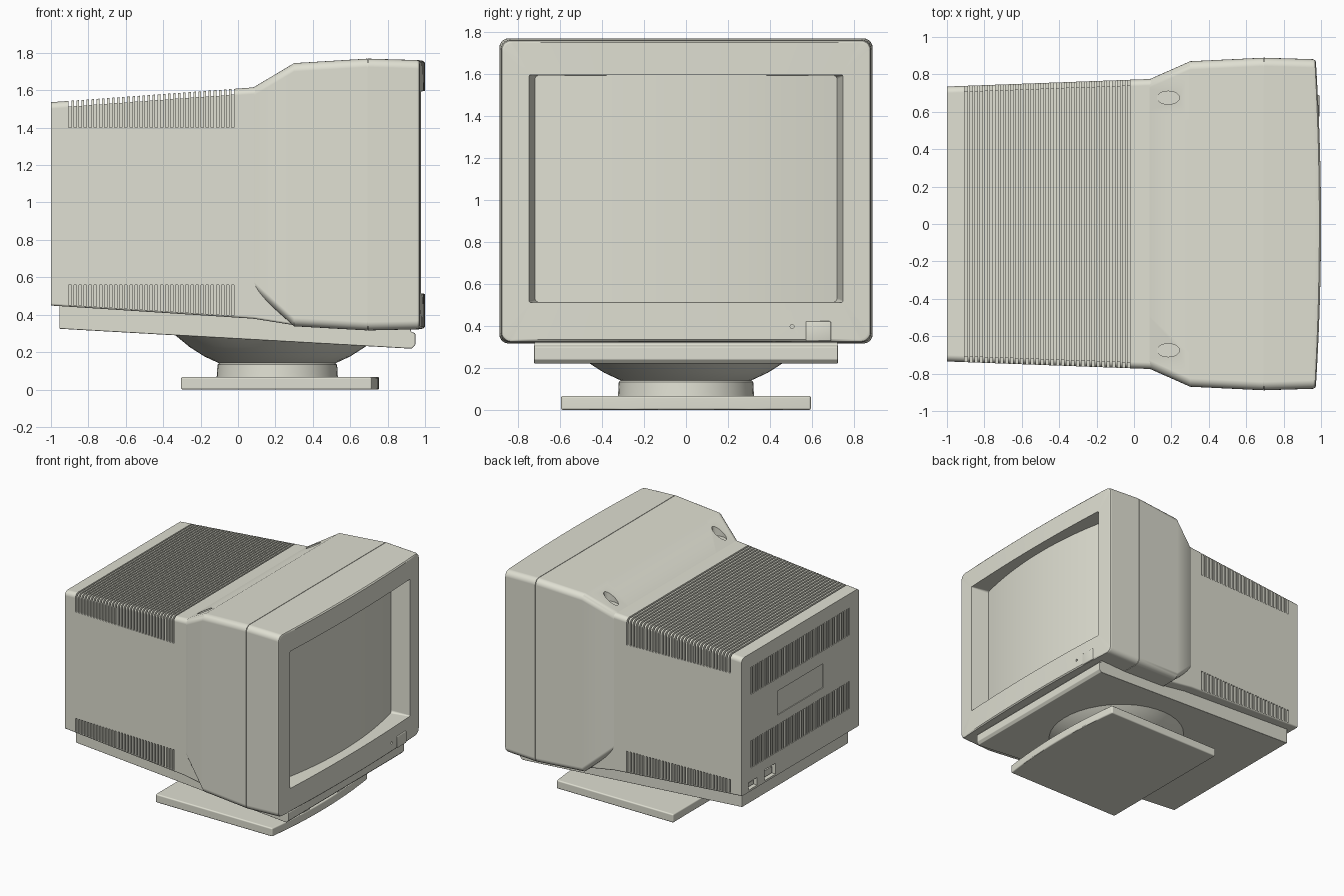
import bpy, bmesh, math
from mathutils import Matrix

if "Cube" in bpy.data.objects:
    bpy.data.objects.remove(bpy.data.objects["Cube"])

beige = bpy.data.materials.new("beige plastic")
beige.diffuse_color = (0.74, 0.74, 0.645, 1)
beige.use_nodes = True
beige.node_tree.nodes["Principled BSDF"].inputs["Base Color"].default_value = beige.diffuse_color


def finish(name, bm, bevel=0, smooth=30):
    bmesh.ops.recalc_face_normals(bm, faces=bm.faces)
    me = bpy.data.meshes.new(name)
    bm.to_mesh(me)
    bm.free()
    ob = bpy.data.objects.new(name, me)
    bpy.context.collection.objects.link(ob)
    me.materials.append(beige)
    bpy.ops.object.select_all(action='DESELECT')
    ob.select_set(True)
    bpy.context.view_layer.objects.active = ob
    if bevel:
        m = ob.modifiers.new("bevel", 'BEVEL')
        m.width, m.segments, m.limit_method = bevel, 3, 'ANGLE'
        bpy.ops.object.modifier_apply(modifier="bevel")
    if smooth:
        bpy.ops.object.shade_smooth_by_angle(angle=math.radians(smooth))
    return ob


def flatten_shading(ob):
    m = ob.modifiers.new("weighted", 'WEIGHTED_NORMAL')
    m.keep_sharp, m.weight = True, 100


def ring(x, hy, z0, z1, r=0.045, bow=0, rb=None):
    """Rounded rectangle in the YZ plane, bowed forward; rb = lower corner radius."""
    rb = rb or r
    pts = []
    for s, zc, q, a0 in ((1, z0 + rb, rb, -90), (1, z1 - r, r, 0),
                         (-1, z1 - r, r, 90), (-1, z0 + rb, rb, 180)):
        for i in range(6):
            a = math.radians(a0 + 18 * i)
            pts.append((s * (hy - q) + q * math.cos(a), zc + q * math.sin(a)))
        if a0 in (0, 180):      # extra points along top and bottom edges
            z = z1 if a0 == 0 else z0
            pts += [(s * (hy - q) * (1 - 2 * k / 12), z) for k in range(1, 12)]
    return [(x + bow * (1 - (y / 0.89) ** 2), y, z) for y, z in pts]


def loft(bm, rings):
    vs = [[bm.verts.new(p) for p in r] for r in rings]
    n = len(vs[0])
    for a, b in zip(vs, vs[1:]):
        for i in range(n):
            j = (i + 1) % n
            bm.faces.new((a[i], a[j], b[j], b[i]))
    bm.faces.new(vs[0])
    bm.faces.new(vs[-1])


def box(bm, x0, x1, y0, y1, z0, z1):
    loft(bm, [[(x, y0, z0), (x, y1, z0), (x, y1, z1), (x, y0, z1)] for x in (x0, x1)])


def cut(ob, bm):
    cutter = finish("cutter", bm, smooth=0)
    cutter.hide_render = True
    m = ob.modifiers.new("cut", 'BOOLEAN')
    m.operation, m.solver, m.object = 'DIFFERENCE', 'EXACT', cutter
    bpy.context.view_layer.objects.active = ob
    bpy.ops.object.modifier_apply(modifier="cut")
    bpy.data.objects.remove(cutter)


def lathe(name, profile, cx, n=40):
    bm = bmesh.new()
    loft(bm, [[(cx + r * math.cos(2 * math.pi * i / n), r * math.sin(2 * math.pi * i / n), z)
               for i in range(n)] for r, z in profile])
    return finish(name, bm)


# rear housing
bm = bmesh.new()
loft(bm, [ring(-1, 0.735, 0.449, 1.536, 0.035, rb=0.012),
          ring(0.08, 0.775, 0.379, 1.615, 0.035, rb=0.012),
          ring(0.32, 0.783, 0.341, 1.63, 0.035, rb=0.012)])
rear = finish("rear_housing", bm)

# vent slots and rear recesses
bm = bmesh.new()
d = 0.03
for i in range(33):
    x = -0.905 + i * 0.0272
    t = (x + 1) / 1.08
    hy, top = 0.735 + 0.04 * t - d, 1.536 + 0.079 * t - d
    u = [(-1, 1.4), (-hy, 1.4), (-hy, top), (hy, top), (hy, 1.4), (1, 1.4), (1, 2), (-1, 2)]
    loft(bm, [[(xx, y, z) for y, z in u] for xx in (x, x + 0.0135)])
    for s in (-1, 1):
        box(bm, x, x + 0.0135, *sorted((s * hy, s)), 0.458 - 0.07 * t, 0.56)
for i in range(45):
    y = -0.615 + i * 0.0277
    for z0 in (0.63, 1.21):
        box(bm, -1.1, -0.965, y, y + 0.0135, z0, z0 + 0.215)
box(bm, -1.1, -0.994, -0.285, 0.285, 0.92, 1.11)
box(bm, -1.1, -0.95, 0.54, 0.65, 0.465, 0.525)
box(bm, -1.1, -0.95, 0.31, 0.45, 0.465, 0.55)
cut(rear, bm)
flatten_shading(rear)

# sockets inside the rear recesses
for n, y0, y1, z1 in (("power_socket", 0.565, 0.625, 0.51), ("signal_socket", 0.335, 0.425, 0.53)):
    bm = bmesh.new()
    box(bm, -0.985, -0.94, y0, y1, 0.48, z1)
    finish(n, bm)

# front housing: flare, hairline seam, bowed bezel and screen opening
bm = bmesh.new()
loft(bm, [ring(0.07, 0.768, 0.545, 1.608), ring(0.30, 0.87, 0.338, 1.745),
          ring(0.692, 0.889, 0.316, 1.769), ring(0.6925, 0.884, 0.321, 1.764),
          ring(0.6955, 0.884, 0.321, 1.764), ring(0.696, 0.889, 0.316, 1.769),
          ring(0.955, 0.881, 0.322, 1.761, bow=0.012),
          ring(0.966, 0.877, 0.326, 1.757, bow=0.025),
          ring(0.971, 0.868, 0.335, 1.748, bow=0.029),
          ring(0.971, 0.747, 0.512, 1.595, 0.008, 0.029),
          ring(0.83, 0.718, 0.514, 1.592, 0.02)])
front = finish("front_housing", bm)

# oval finger dents on the sloped top
bm = bmesh.new()
for y in (-0.675, 0.675):
    bmesh.ops.create_cone(bm, cap_ends=True, segments=32, radius1=1, radius2=1, depth=1,
                          matrix=Matrix.Translation((0.183, y, 2.135))
                          @ Matrix.Diagonal((0.06, 0.035, 1, 1)))
cut(front, bm)

# indicator hole in the bezel
bm = bmesh.new()
bmesh.ops.create_cone(bm, cap_ends=True, segments=16, radius1=0.009, radius2=0.009, depth=0.1,
                      matrix=Matrix.Translation((1.02, 0.505, 0.397))
                      @ Matrix.Rotation(math.pi / 2, 4, 'Y'))
cut(front, bm)
flatten_shading(front)

# screen, curved like an upright cylinder
bm = bmesh.new()
bmesh.ops.create_grid(bm, x_segments=24, y_segments=4, size=1)
for v in bm.verts:
    y, z = v.co.x, v.co.y
    v.co = (0.835 + 0.085 * (1 - y * y), 0.722 * y, 1.053 + 0.542 * z)
finish("screen", bm)

# power button
bm = bmesh.new()
box(bm, 0.95, 0.991, 0.57, 0.69, 0.328, 0.422)
finish("power_button", bm, 0.006)

# sloping tray under the housing, narrower at the back
bm = bmesh.new()
side = [(-0.955, 0.325), (0.90, 0.22), (0.93, 0.22), (0.948, 0.24), (0.948, 0.30),
        (0.925, 0.31), (0.925, 0.33), (-0.955, 0.475)]
loft(bm, [[(x, s * (0.693 + 0.032 * x), z) for x, z in side] for s in (-1, 1)])
flatten_shading(finish("under_tray", bm, 0.004))

# swivel bowl and neck
lathe("swivel_bowl", [(0.28, 0.135), (0.31, 0.14), (0.39, 0.177), (0.47, 0.228),
                      (0.55, 0.294), (0.55, 0.315)], 0.21)
lathe("swivel_neck", [(0.325, 0.055), (0.323, 0.08), (0.32, 0.133), (0.31, 0.143)], 0.21)

# foot plate with bowed front edge
bm = bmesh.new()
outline = [(-0.305, 0.595), (-0.305, -0.595)]
outline += [(0.715 + 0.04 * (1 - (k / 6) ** 2), 0.595 * k / 6) for k in range(-6, 7)]
loft(bm, [[(x, y, z) for x, y in outline] for z in (0, 0.067)])
flatten_shading(finish("foot_plate", bm, 0.01))
